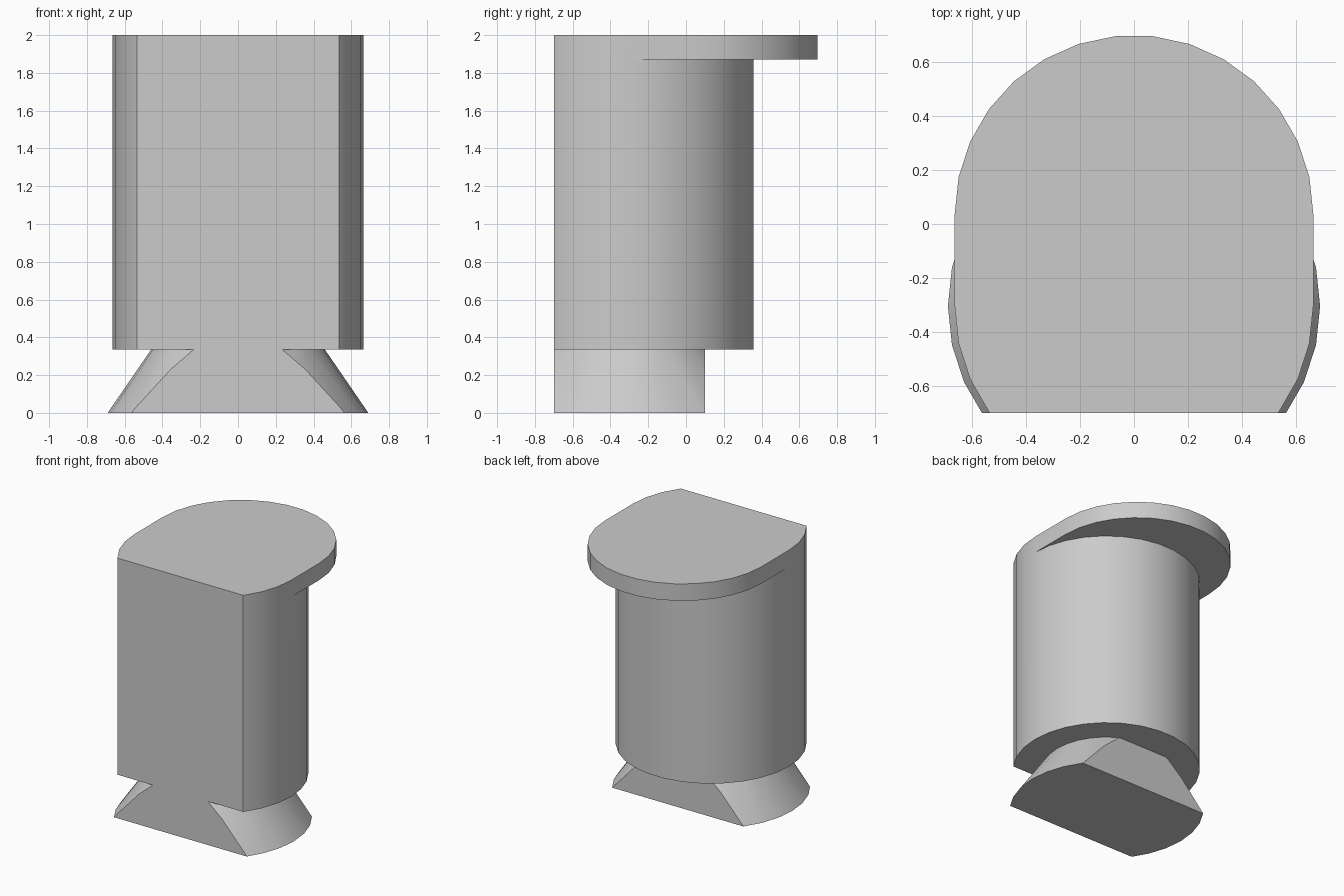
import bpy, bmesh, math

cube = bpy.data.objects.get("Cube")
if cube:
    bpy.data.objects.remove(cube, do_unlink=True)

FRONT, BACK_CUT = -0.7, 0.1
CENTRE_Y = -0.305
RADIUS = 0.665
SIDES = 30

grey = bpy.data.materials.new("plain grey")
grey.use_nodes = True
colour = (0.6, 0.6, 0.6, 1)
grey.diffuse_color = colour
grey.node_tree.nodes["Principled BSDF"].inputs["Base Color"].default_value = colour


def ring(radius, z, shift=0):
    """Circle outline whose back half can be shifted backwards."""
    half = SIDES // 2
    front = [(i, 0) for i in range(half, SIDES + 1)]
    back = [(i, shift) for i in range(half + 1)]
    return [(radius * math.cos(math.tau * i / SIDES),
             CENTRE_Y + radius * math.sin(math.tau * i / SIDES) + s, z)
            for i, s in back + front]


def loft(name, rings, cuts):
    """Skin stacked rings, close the ends and slice flat sides."""
    bm = bmesh.new()
    loops = [[bm.verts.new(p) for p in r] for r in rings]
    n = len(loops[0])
    for low, high in zip(loops, loops[1:]):
        for i in range(n):
            j = (i + 1) % n
            bm.faces.new((low[i], low[j], high[j], high[i]))
    bm.faces.new(loops[0])
    bm.faces.new(loops[-1])
    bmesh.ops.remove_doubles(bm, verts=bm.verts[:], dist=0.0005)
    for y, side in cuts:
        cut = bmesh.ops.bisect_plane(
            bm, geom=bm.verts[:] + bm.edges[:] + bm.faces[:],
            plane_co=(0, y, 0), plane_no=(0, side, 0), clear_outer=True)
        edges = [e for e in cut["geom_cut"] if isinstance(e, bmesh.types.BMEdge)]
        bmesh.ops.edgeloop_fill(bm, edges=edges)
    bmesh.ops.recalc_face_normals(bm, faces=bm.faces[:])
    mesh = bpy.data.meshes.new(name)
    bm.to_mesh(mesh)
    bm.free()
    mesh.materials.append(grey)
    obj = bpy.data.objects.new(name, mesh)
    bpy.context.collection.objects.link(obj)
    bpy.ops.object.select_all(action="DESELECT")
    obj.select_set(True)
    bpy.context.view_layer.objects.active = obj
    bpy.ops.object.shade_smooth_by_angle(angle=math.radians(30))
    return obj


# Column with the top plate overhanging at the back
UNDER, LIP, TOP, OVERHANG = 0.335, 1.87, 2.0, 0.34
loft("column_and_top_plate",
     [ring(RADIUS, UNDER), ring(RADIUS, LIP),
      ring(RADIUS, LIP, OVERHANG), ring(RADIUS, TOP, OVERHANG)],
     [(FRONT, -1)])

# Flared foot, flat at front and back
loft("flared_foot", [ring(0.69, 0), ring(0.46, UNDER)],
     [(FRONT, -1), (BACK_CUT, 1)])
